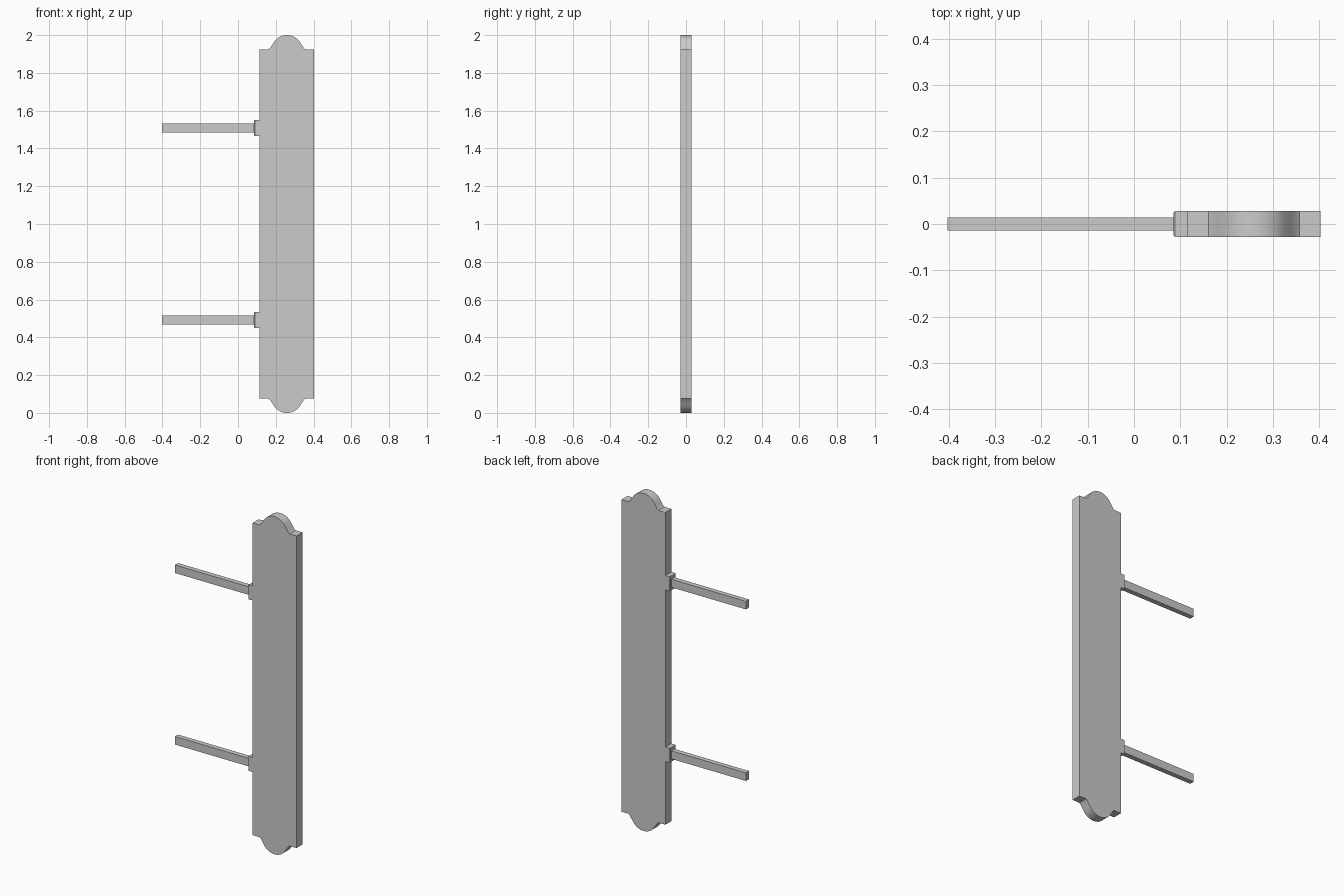
import bpy, bmesh, math

if "Cube" in bpy.data.objects:
    bpy.data.objects.remove(bpy.data.objects["Cube"])

CX, HALF_W, HALF_T = 0.259, 0.144, 0.028
SHOULDER = 0.9245  # half height of the straight sides


def finish(bm, name):
    bmesh.ops.recalc_face_normals(bm, faces=bm.faces)
    me = bpy.data.meshes.new(name)
    bm.to_mesh(me)
    bm.free()
    ob = bpy.data.objects.new(name, me)
    bpy.context.collection.objects.link(ob)
    return ob


def box(name, lo, hi, chamfer=0):
    bm = bmesh.new()
    bmesh.ops.create_cube(bm, size=1)
    for v in bm.verts:
        v.co = [(a + b) / 2 + c * (b - a) for a, b, c in zip(lo, hi, v.co)]
    if chamfer:
        # bevel only the edges around the left-hand end
        edges = [e for e in bm.edges if all(abs(v.co.x - lo[0]) < 1e-5 for v in e.verts)]
        bmesh.ops.bevel(bm, geom=edges, offset=chamfer, segments=1, affect='EDGES')
    return finish(bm, name)


# Sign board: quarter outline with an ogee crown, mirrored both ways
R = 0.083
quarter = [(HALF_W, SHOULDER), (0.098, SHOULDER), (0.090, SHOULDER + 0.007), (0.080, SHOULDER + 0.022)]
for i in range(9):
    a = math.radians(50 * (1 - i / 8))
    quarter.append((R * math.sin(a), 1 - R + R * math.cos(a)))
top = quarter + [(-x, z) for x, z in reversed(quarter[:-1])]
outline = top + [(x, -z) for x, z in reversed(top)]

bm = bmesh.new()
face = bm.faces.new([bm.verts.new((CX + x, -HALF_T, 1 + z)) for x, z in outline])
ext = bmesh.ops.extrude_face_region(bm, geom=[face])
bmesh.ops.translate(bm, vec=(0, 2 * HALF_T, 0),
                    verts=[g for g in ext['geom'] if isinstance(g, bmesh.types.BMVert)])
board = finish(bm, "sign_board")
bpy.context.view_layer.objects.active = board
board.select_set(True)
bpy.ops.object.shade_smooth_by_angle(angle=math.radians(30))

# Wall arms with their mounting blocks
for label, z in (("lower", 0.492), ("upper", 1.508)):
    box(label + "_mounting_block", (0.085, -HALF_T, z - 0.043), (CX - HALF_W, HALF_T, z + 0.043), 0.004)
    box(label + "_arm", (-0.403, -0.0145, z - 0.024), (0.086, 0.0145, z + 0.024))
